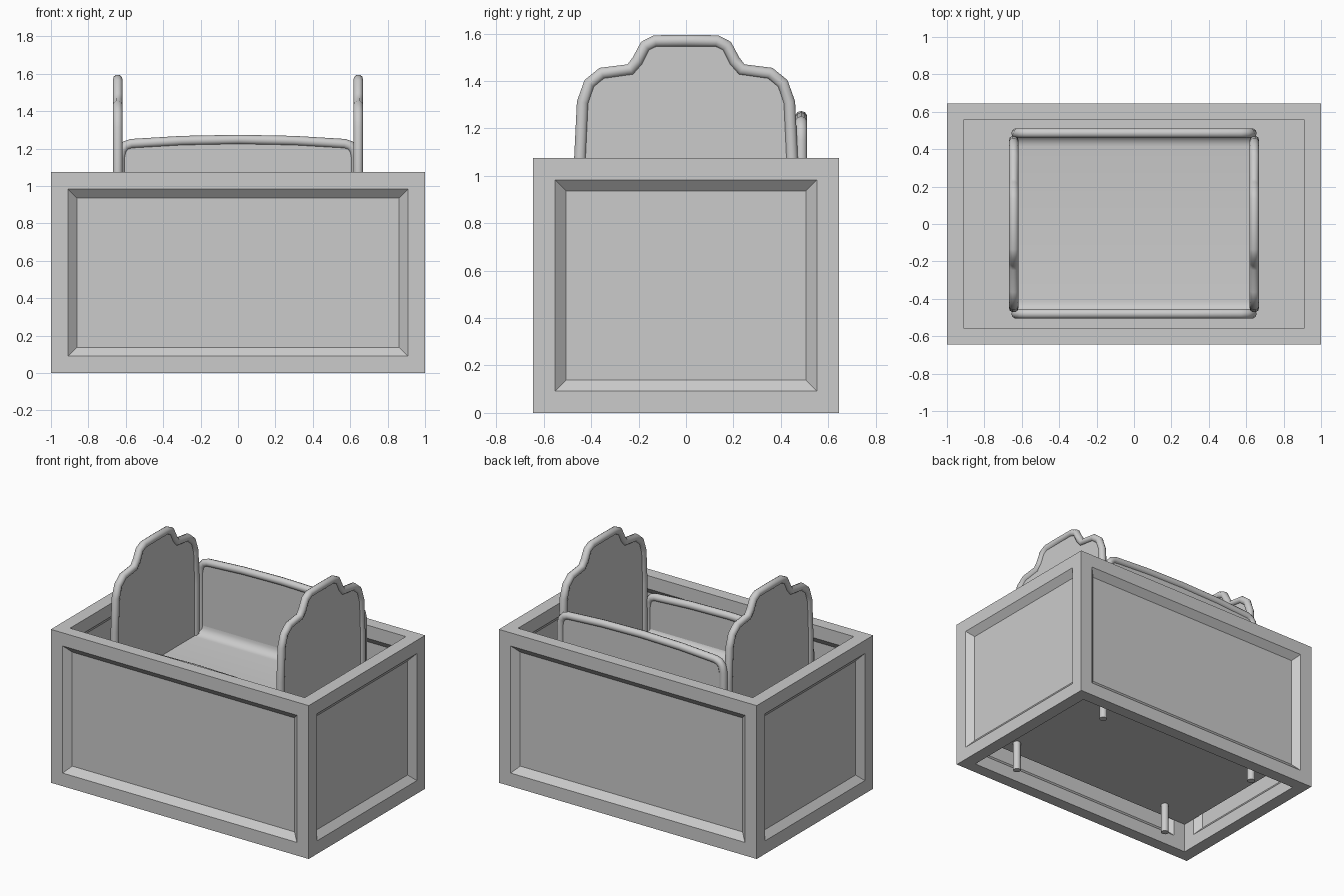
import bpy, bmesh, math
from mathutils import Vector

if "Cube" in bpy.data.objects:
    bpy.data.objects.remove(bpy.data.objects["Cube"])


def add_mesh(name, bm, smooth=False):
    bmesh.ops.recalc_face_normals(bm, faces=bm.faces[:])
    me = bpy.data.meshes.new(name)
    bm.to_mesh(me)
    bm.free()
    ob = bpy.data.objects.new(name, me)
    bpy.context.collection.objects.link(ob)
    if smooth:
        bpy.ops.object.select_all(action='DESELECT')
        ob.select_set(True)
        bpy.context.view_layer.objects.active = ob
        bpy.ops.object.shade_smooth_by_angle(angle=math.radians(40))
    return ob


def slab(name, pts, offset, smooth=False):
    """Extrude a closed outline of 3D points along offset, centred on it."""
    off = Vector(offset)
    bm = bmesh.new()
    f = bm.faces.new([bm.verts.new(Vector(p) - off / 2) for p in pts])
    ext = bmesh.ops.extrude_face_region(bm, geom=[f])
    moved = [v for v in ext['geom'] if isinstance(v, bmesh.types.BMVert)]
    bmesh.ops.translate(bm, verts=moved, vec=off)
    if f.is_valid and not any(len(e.link_faces) > 1 for e in f.edges):
        bm.faces.new([v for v in f.verts])
    return add_mesh(name, bm, smooth)


def tube(name, pts, r=0.026):
    cu = bpy.data.curves.new(name, 'CURVE')
    cu.dimensions = '3D'
    cu.bevel_depth = r
    cu.bevel_resolution = 3
    cu.use_fill_caps = True
    sp = cu.splines.new('POLY')
    sp.points.add(len(pts) - 1)
    for q, p in zip(sp.points, pts):
        q.co = (*p, 1)
    ob = bpy.data.objects.new(name, cu)
    bpy.context.collection.objects.link(ob)
    bpy.ops.object.select_all(action='DESELECT')
    ob.select_set(True)
    bpy.context.view_layer.objects.active = ob
    bpy.ops.object.convert(target='MESH')
    bpy.ops.object.shade_smooth_by_angle(angle=math.radians(50))


def mirrored(half):
    """Half outline from the bottom to the middle, completed on the other side."""
    return half + [(-a, b) for a, b in reversed(half) if a > 0]


# planter-style outer box: four walls with recessed panels, open top and bottom
H = 1.075
bm = bmesh.new()


def ring(x, y, z):
    return [bm.verts.new((sx * x, sy * y, z))
            for sx, sy in ((-1, -1), (1, -1), (1, 1), (-1, 1))]


ob_, ot = ring(1, 0.645, 0), ring(1, 0.645, H)
ib, it = ring(0.91, 0.56, 0), ring(0.91, 0.56, H)
walls = []
for i in range(4):
    j = (i + 1) % 4
    walls.append(bm.faces.new((ob_[i], ob_[j], ot[j], ot[i])))
    walls.append(bm.faces.new((ib[j], ib[i], it[i], it[j])))
    bm.faces.new((ot[i], ot[j], it[j], it[i]))
    bm.faces.new((ob_[j], ob_[i], ib[i], ib[j]))
bmesh.ops.recalc_face_normals(bm, faces=bm.faces[:])
bmesh.ops.inset_individual(bm, faces=walls, thickness=0.13, depth=0)
bmesh.ops.inset_individual(bm, faces=walls, thickness=0.065, depth=-0.04)
add_mesh('outer_box', bm)

# floor inside the box
slab('box_floor', [(-.91, -.56, .22), (.91, -.56, .22), (.91, .56, .22), (-.91, .56, .22)],
     (0, 0, 0.02))

# stepped end boards, each edged by a tube that runs down into two legs
end_half = [(.447, 1.08), (.436, 1.31), (.408, 1.39), (.355, 1.433), (.235, 1.449),
            (.205, 1.485), (.172, 1.548), (.13, 1.569), (0, 1.57)]
for side, x in (('left', -0.643), ('right', 0.643)):
    slab(side + '_end_board', [(x, y, z) for y, z in mirrored([(.447, .68)] + end_half)],
         (0.02, 0, 0))
    tube(side + '_end_tube', [(x, y, z) for y, z in mirrored([(.447, 0)] + end_half)])

# arched side boards with edging tubes; the front one is lower
for side, y, top in (('front', -0.48, 1.008), ('back', 0.486, 1.248)):
    half = [(.63, .70), (.63, top - .10), (.62, top - .055), (.60, top - .032),
            (.57, top - .022), (.30, top - .006), (0, top)]
    path = [(x, y, z) for x, z in mirrored(half)]
    slab(side + '_board', path, (0, 0.02, 0))
    tube(side + '_board_tube', path)

# bed inside the cradle with rounded joins to the side boards
R, zb = 0.06, 0.72
top_line = []
for k in range(7):
    a = math.radians(90 * k / 6)
    top_line.append((0.475 - R + R * math.cos(a), zb + R - R * math.sin(a)))
under = [(-0.475, zb - 0.03), (0.475, zb - 0.03)]
prof = mirrored(top_line) + under
slab('cradle_bed', [(0, y, z) for y, z in prof], (1.27, 0, 0), True)
